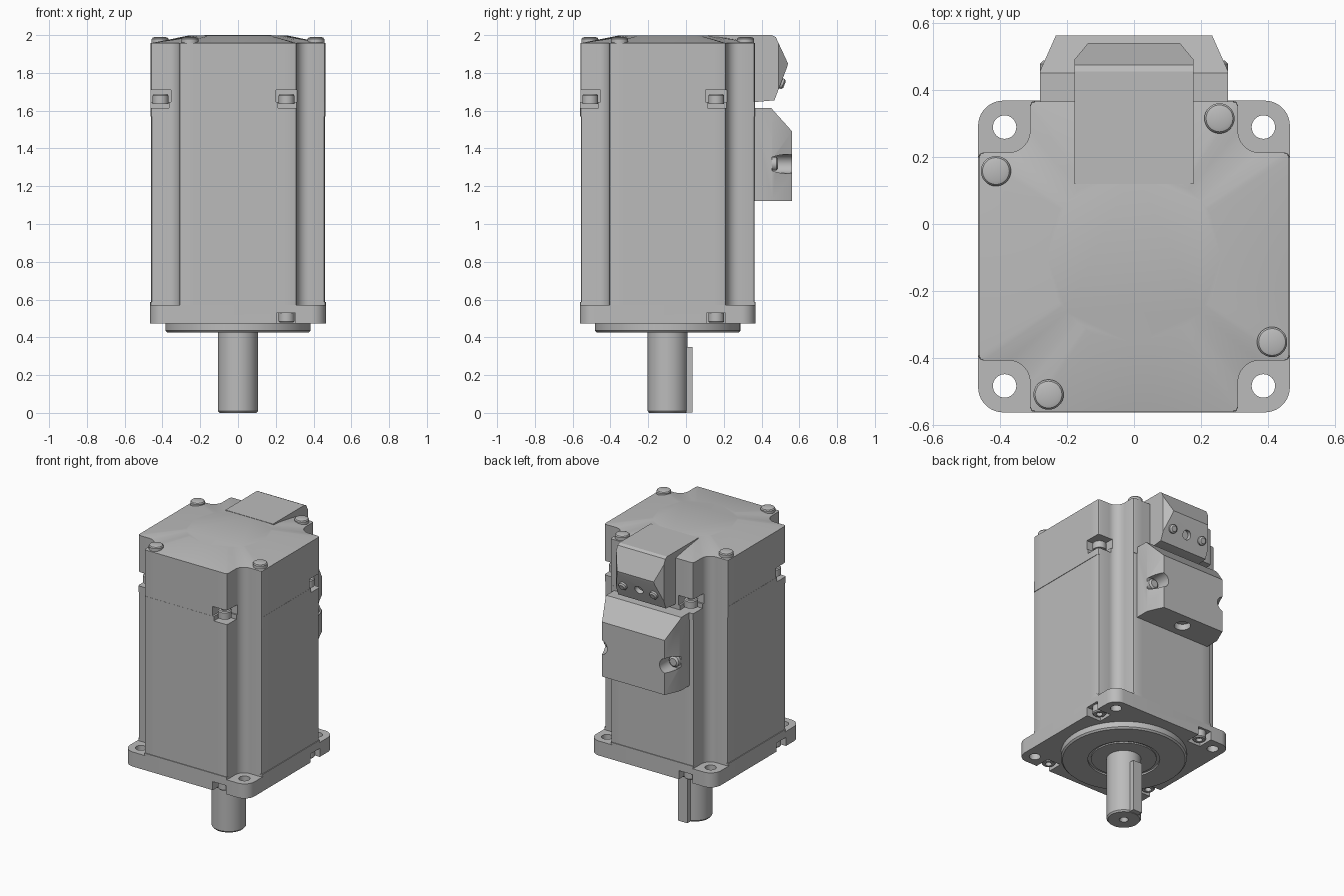
import bpy, bmesh
from math import sin, cos, pi, atan2
from mathutils import Vector, Matrix

cube = bpy.data.objects.get("Cube")
if cube:
    bpy.data.objects.remove(cube)

CY = -0.097          # motor axis in y
HALF = 0.465         # half width of the frame

metal = bpy.data.materials.new("plain_grey")
metal.use_nodes = True
GREY = (0.5, 0.5, 0.5, 1)
metal.diffuse_color = GREY
metal.node_tree.nodes["Principled BSDF"].inputs["Base Color"].default_value = GREY


def loft(name, rings, matrix=None):
    """Skin equal rings of points and cap both ends."""
    bm = bmesh.new()
    loops = [[bm.verts.new(p) for p in ring] for ring in rings]
    n = len(loops[0])
    for a, b in zip(loops, loops[1:]):
        for i in range(n):
            j = (i + 1) % n
            bm.faces.new((a[i], a[j], b[j], b[i]))
    bm.faces.new(loops[0])
    bm.faces.new(loops[-1])
    bmesh.ops.recalc_face_normals(bm, faces=bm.faces)
    if matrix:
        bm.transform(matrix)
    mesh = bpy.data.meshes.new(name)
    bm.to_mesh(mesh)
    bm.free()
    mesh.materials.append(metal)
    obj = bpy.data.objects.new(name, mesh)
    bpy.context.collection.objects.link(obj)
    return obj


def prism(name, outline, z0, z1):
    return loft(name, [[(x, y, z) for x, y in outline] for z in (z0, z1)])


def side_prism(name, outline, half):
    return loft(name, [[(x, y, z) for y, z in outline] for x in (-half, half)])


def lathe(name, profile, at, direction=(0, 0, 1), n=32):
    turn = Vector((0, 0, 1)).rotation_difference(Vector(direction)).to_matrix().to_4x4()
    rings = [[(r * cos(2 * pi * i / n), r * sin(2 * pi * i / n), z) for i in range(n)]
             for r, z in profile]
    return loft(name, rings, Matrix.Translation(at) @ turn)


def box(x0, x1, y0, y1, z0, z1):
    return prism("cutter", [(x0, y0), (x1, y0), (x1, y1), (x0, y1)], z0, z1)


def boolean(obj, cutter, operation="DIFFERENCE"):
    cutter.hide_render = True
    mod = obj.modifiers.new("cut", "BOOLEAN")
    mod.operation, mod.object, mod.solver = operation, cutter, "EXACT"
    bpy.context.view_layer.objects.active = obj
    bpy.ops.object.modifier_apply(modifier=mod.name)
    bpy.data.objects.remove(cutter)


def quarter_turns(x, y):
    return [(x, y), (-y, x), (-x, -y), (y, -x)]


def cut_pockets(obj, x0, x1, y0, y1, z0, z1):
    for (ax, ay), (bx, by) in zip(quarter_turns(x0, y0), quarter_turns(x1, y1)):
        boolean(obj, box(min(ax, bx), max(ax, bx),
                         min(ay, by) + CY, max(ay, by) + CY, z0, z1))


def frame_outline(h):
    """Square outline with a rounded notch at each corner."""
    side = [(h, -0.295 + 0.59 * i / 10) for i in range(11)] + [(h - 0.004, 0.306), (h - 0.015, 0.31)]
    notch = [(0.375 + 0.065 * cos(a), 0.375 + 0.065 * sin(a))
             for a in [-pi / 2 - pi / 2 * i / 8 for i in range(9)]]
    quarter = side + notch + [(0.31, h - 0.015), (0.306, h - 0.004)]
    return [(quarter_turns(x, y)[k][0], quarter_turns(x, y)[k][1] + CY)
            for k in range(4) for x, y in quarter]


def flange_outline(h, r):
    arc = [(h - r + r * cos(a), h - r + r * sin(a)) for a in [pi / 2 * i / 10 for i in range(11)]]
    return [(quarter_turns(x, y)[k][0], quarter_turns(x, y)[k][1] + CY)
            for k in range(4) for x, y in arc]


# Mounting flange with bolt holes and screw pockets
flange = prism("mounting_flange", flange_outline(HALF, 0.075), 0.472, 0.57)
for x, y in quarter_turns(0.386, 0.386):
    boolean(flange, lathe("cutter", [(0.035, 0.4), (0.035, 0.7)], (x, y + CY, 0)))
cut_pockets(flange, 0.205, 0.305, -0.5, -0.36, 0.4, 0.53)
prism("flange_step", frame_outline(HALF), 0.57, 0.586)

# Stator housing, joint ring and domed rear cap
prism("stator_housing", frame_outline(0.46), 0.586, 1.57)
ring = prism("joint_ring", frame_outline(0.463), 1.57, 1.645)
cut_pockets(ring, 0.212, 0.33, -0.5, -0.365, 1.615, 1.7)

outline = frame_outline(0.462)
crown = []
for x, y in outline:
    a = atan2(y - CY, x)
    crown.append((0.26 * cos(a), CY + 0.26 * sin(a), 1.998))
cap = loft("rear_cap", [[(x, y, 1.645) for x, y in outline],
                        [(x, y, 1.957) for x, y in outline], crown])
cut_pockets(cap, 0.2, 0.33, -0.5, -0.355, 1.6, 1.71)

# Screws, in a four-fold pattern
HEAD = [(0.045, 0), (0.045, 0.024), (0.04, 0.031), (0.028, 0.035)]
SOCKET = [(0.042, 0), (0.042, 0.045), (0.036, 0.052), (0.02, 0.052), (0.02, 0.03)]
for x, y in quarter_turns(0.255, 0.412):
    lathe("cap_screw", HEAD, (x, y + CY, 1.955))
for x, y in quarter_turns(0.257, -0.41):
    lathe("pocket_screw", SOCKET, (x, y + CY, 1.635))
    lathe("flange_screw", SOCKET, (x, y + CY, 0.53), (0, 0, -1))

# Pilot disc with a recessed seal, shaft and key
lathe("pilot_disc", [(0.385, 0.48), (0.385, 0.435), (0.375, 0.425), (0.22, 0.425),
                     (0.22, 0.436), (0.2, 0.436), (0.2, 0.428), (0.1, 0.428)], (0, CY, 0), n=64)
lathe("shaft", [(0.106, 0.45), (0.106, 0.01), (0.098, 0), (0.028, 0), (0.018, 0.03)],
      (0, CY, 0), n=48)
box(-0.034, 0.034, CY + 0.06, 0.035, 0.002, 0.35).name = "shaft_key"

# Upper connector: sloped block blended into the cap, with corner chamfers
upper = side_prism("upper_connector", [(0.12, 2), (0.455, 2), (0.475, 1.99), (0.54, 1.85),
                                       (0.535, 1.83), (0.468, 1.655), (0.36, 1.645),
                                       (0.12, 1.72)], 0.178)
boolean(upper, prism("cutter", [(-0.3, 0), (0.3, 0), (0.3, 0.36), (0.178, 0.49), (0.135, 0.542),
                                (-0.135, 0.542), (-0.178, 0.49), (-0.3, 0.36)], 1.5, 2.2),
        "INTERSECT")
facing = (0, 0.934, -0.357)
boolean(upper, lathe("cutter", [(0.03, -0.03), (0.03, 0.1)], (0, 0.503, 1.745), facing))
for x in (-0.115, 0.115):
    lathe("upper_connector_screw", [(0.028, -0.01), (0.028, 0.012), (0.018, 0.02)],
          (x, 0.503, 1.745), facing)

# Lower connector: box with tapered sides, screw recesses and a cable inlet
lower = side_prism("lower_connector", [(0.355, 1.615), (0.45, 1.615), (0.562, 1.49),
                                       (0.562, 1.122), (0.355, 1.122)], 0.28)
boolean(lower, prism("cutter", [(-0.28, 0.3), (0.28, 0.3), (0.28, 0.457), (0.232, 0.565),
                                (-0.232, 0.565), (-0.28, 0.457)], 1, 1.8), "INTERSECT")
for x in (-0.245, 0.245):
    boolean(lower, lathe("cutter", [(0.05, 0), (0.05, 0.2)], (x, 0.455, 1.318), (0, 1, 0)))
    lathe("lower_connector_screw", [(0.036, 0), (0.036, 0.025), (0.025, 0.035)],
          (x, 0.453, 1.318), (0, 1, 0))
boolean(lower, lathe("cutter", [(0.05, -0.1), (0.05, 0.04)], (0, 0.46, 1.122)))

# Smooth the round parts, keep edges sharp
for obj in bpy.context.collection.objects:
    if obj.type == "MESH" and metal.name in obj.data.materials:
        bpy.ops.object.select_all(action="DESELECT")
        obj.select_set(True)
        bpy.context.view_layer.objects.active = obj
        bpy.ops.object.shade_smooth_by_angle(angle=0.45)
